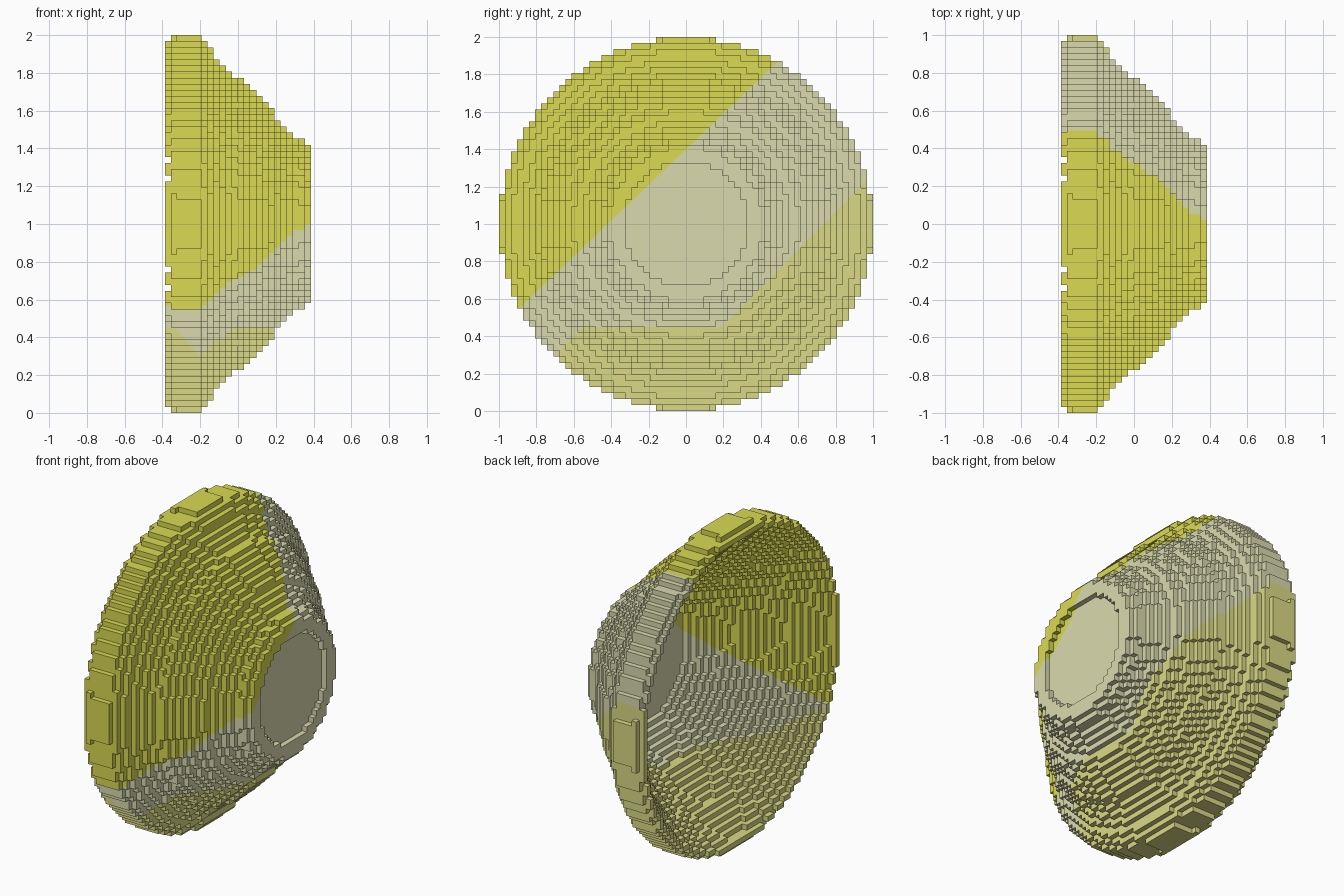
import bpy
import bmesh
import math
from mathutils import Vector

cube = bpy.data.objects.get("Cube")
if cube:
    bpy.data.objects.remove(cube, do_unlink=True)

STEP = 1 / 31          # edge length of one block
HALF = 31              # blocks from the axis to the widest rim
# Outer radius, in blocks, of each slice from the open rim to the narrow end
RADII = [30.3, 30.9, 30.8, 30.8, 30.8, 30.8, 30.1, 28.9, 27.4, 26.2, 25.1, 24.2, 23.8,
         22.9, 21.9, 20.9, 19.9, 18.8, 17.2, 16.1, 15.1, 14.2, 13.8, 12.9]
COUNT = len(RADII)
MOUTH = 29.5           # radius of the hollow at the rim, in blocks
TAPER = 0.85           # how much the hollow narrows per slice
FLOOR = 21             # first slice of the closed floor
RECESS = 10.3          # radius of the sunken disc on the narrow end


def make_material(name, rgb):
    mat = bpy.data.materials.new(name)
    mat.use_nodes = True
    mat.diffuse_color = (*rgb, 1)
    mat.node_tree.nodes["Principled BSDF"].inputs["Base Color"].default_value = (*rgb, 1)
    return mat


def filled(i, j, k):
    """True where the stepped bowl has a block (i along x, j along y, k along z)."""
    if not 0 <= i < COUNT:
        return False
    r = math.hypot(j + 0.5, k + 0.5)
    if r > RADII[i]:
        return False
    if i == COUNT - 1:          # raised ring on the narrow end
        return r > RECESS
    return i >= FLOOR or r > MOUTH - TAPER * i


def block_mesh():
    """Outer skin of all the blocks."""
    bm = bmesh.new()
    verts = {}

    def vert(p):
        if p not in verts:
            verts[p] = bm.verts.new(((p[0] - COUNT / 2) * STEP, p[1] * STEP, p[2] * STEP + 1))
        return verts[p]

    cells = {(i, j, k) for i in range(COUNT) for j in range(-HALF, HALF)
             for k in range(-HALF, HALF) if filled(i, j, k)}
    for cell in cells:
        for axis in range(3):
            for side in (0, 1):
                near = list(cell)
                near[axis] += 2 * side - 1
                if tuple(near) in cells:
                    continue
                corners = []
                for a, b in ((0, 0), (1, 0), (1, 1), (0, 1)):
                    p = list(cell)
                    p[axis] += side
                    p[(axis + 1) % 3] += a
                    p[(axis + 2) % 3] += b
                    corners.append(vert(tuple(p)))
                bm.faces.new(corners if side else corners[::-1])
    return bm


# Straight colour borders: each is a point and a normal
BORDERS = [
    ((0, 0, 1.40), (0, -0.954, 1)),     # upper diagonal
    ((0, 0, 0.25), (0, -1.02, 1)),      # lower diagonal
    ((0, 0, 0.45), (0, 0, 1)),          # level edge
    ((0, 0, 1.00), (0, -1, 1)),         # front end of the lower patch
    ((0, 0, 0.08), (1.1, 0, 1)),        # slant across the rim
    ((0, 0, 0.24), (0, 0.375, 1)),      # rising edge inside the hollow
]


def colour_index(c, n):
    if c.z > 1.40 + 0.954 * c.y:
        return 0
    if c.z < 0.25 + 1.02 * c.y:
        return 2
    inside = n.x < -0.5 or n.y * c.y + n.z * (c.z - 1) < -0.01
    if inside:
        return 2 if c.z < max(0.45, 0.24 - 0.375 * c.y) else 1
    if c.z < 0.45:
        patch = c.z < 1.0 + c.y if c.x > -0.2 else c.z < 0.08 - 1.1 * c.x
        return 2 if patch else 1
    return 1


bm = block_mesh()
for point, normal in BORDERS:
    bmesh.ops.bisect_plane(bm, geom=bm.verts[:] + bm.edges[:] + bm.faces[:], dist=1e-5,
                           plane_co=Vector(point), plane_no=Vector(normal).normalized())
bm.normal_update()
for face in bm.faces:
    face.material_index = colour_index(face.calc_center_median(), face.normal)

mesh = bpy.data.meshes.new("stepped_bowl")
bm.to_mesh(mesh)
bm.free()
for name, rgb in (("yellow", (0.70, 0.70, 0.088)),
                  ("pale_grey", (0.70, 0.70, 0.43)),
                  ("khaki", (0.70, 0.70, 0.24))):
    mesh.materials.append(make_material(name, rgb))
bowl = bpy.data.objects.new("stepped_bowl", mesh)
bpy.context.collection.objects.link(bowl)
